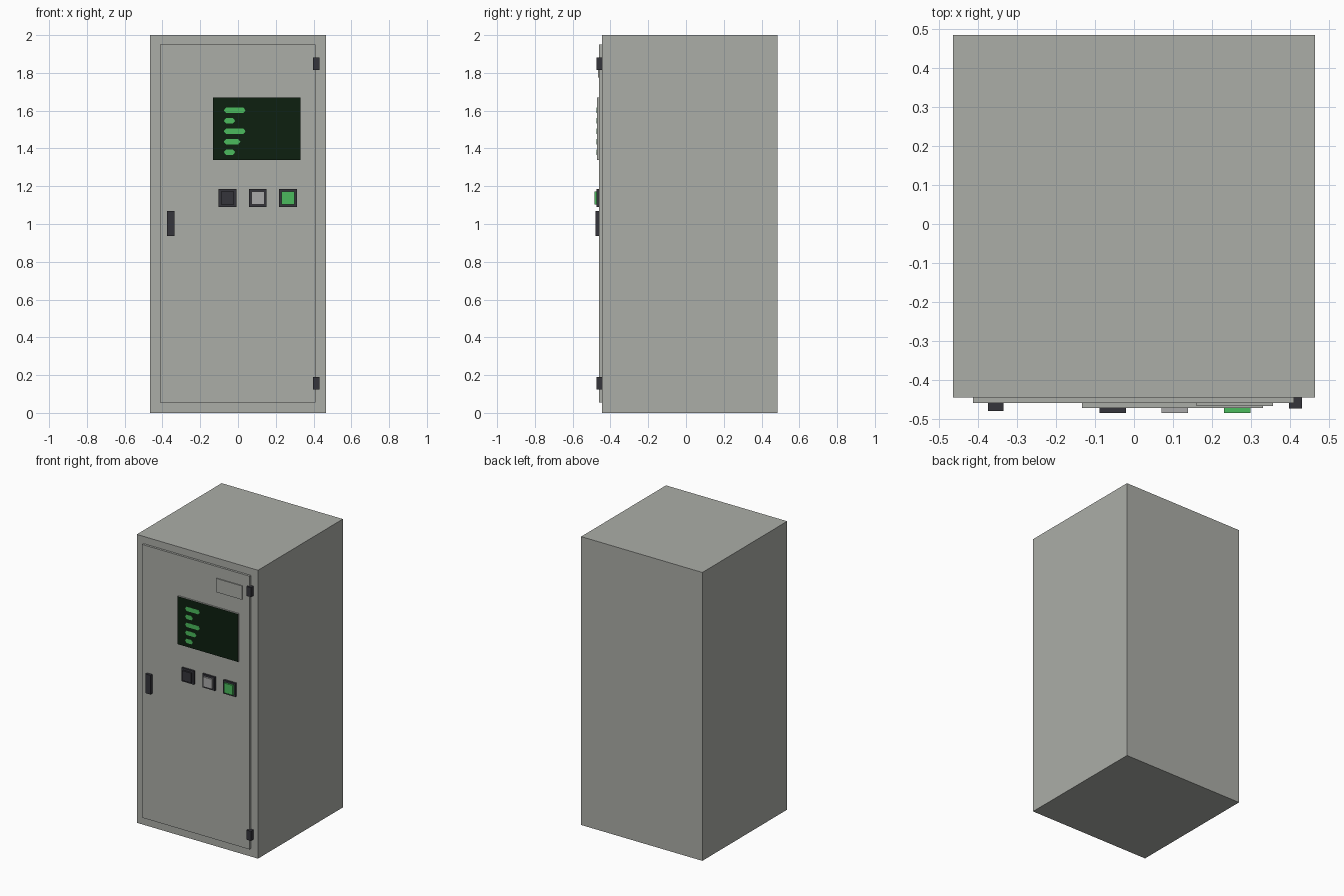
import bpy, bmesh

cube = bpy.data.objects.get("Cube")
if cube:
    bpy.data.objects.remove(cube, do_unlink=True)


def material(name, r, g, b):
    m = bpy.data.materials.new(name)
    m.use_nodes = True
    m.diffuse_color = (r, g, b, 1)
    bsdf = next(n for n in m.node_tree.nodes if n.type == 'BSDF_PRINCIPLED')
    bsdf.inputs["Base Color"].default_value = (r, g, b, 1)
    return m


GREY = material("cabinet_grey", .41, .42, .39)
DARK = material("dark_plastic", .036, .035, .044)
SCREEN = material("screen_dark_green", .004, .014, .005)
GREEN = material("bright_green", .07, .50, .11)
LIGHT = material("light_grey", .40, .40, .40)


def finish(name, bm, mats):
    bmesh.ops.recalc_face_normals(bm, faces=bm.faces)
    mesh = bpy.data.meshes.new(name)
    bm.to_mesh(mesh)
    bm.free()
    for m in mats:
        mesh.materials.append(m)
    ob = bpy.data.objects.new(name, mesh)
    bpy.context.collection.objects.link(ob)
    return ob


def box(name, x, y, z, *mats):
    """Box from (min, max) ranges; a second material goes on the front face."""
    bm = bmesh.new()
    bmesh.ops.create_cube(bm, size=1)
    for v in bm.verts:
        v.co = [r[0] if c < 0 else r[1] for c, r in zip(v.co, (x, y, z))]
    bm.normal_update()
    if len(mats) > 1:
        for f in bm.faces:
            f.material_index = int(f.normal.y < -.9)
    return finish(name, bm, mats)


def around(c, half):
    return (c - half, c + half)


# Cabinet and door
box("cabinet_body", (-.465, .465), (-.445, .485), (0, 2), GREY)
box("door", (-.413, .411), (-.46, -.445), (.055, 1.95), GREY)
box("blank_plate", (.16, .357), (-.467, -.46), (1.775, 1.87), GREY)
box("door_handle", (-.375, -.335), (-.48, -.46), (.937, 1.07), DARK)
for name, z in (("upper_hinge", 1.848), ("lower_hinge", .158)):
    box(name, (.398, .431), (-.474, -.445), around(z, .033), DARK)

# Screen with painted readout bars
box("screen", (-.133, .331), (-.472, -.46), (1.338, 1.67), GREY, SCREEN)
for i, right in enumerate((.04, -.015, .04, .012, -.015)):
    z, left, h, tip = 1.602 - .0555 * i, -.075, .015, .012
    outline = [(left, z), (left + tip, z - h), (right - tip, z - h),
               (right, z), (right - tip, z + h), (left + tip, z + h)]
    bm = bmesh.new()
    face = bm.faces.new([bm.verts.new((x, -.4715, zz)) for x, zz in outline])
    out = bmesh.ops.extrude_face_region(bm, geom=[face])
    moved = [v for v in out["geom"] if isinstance(v, bmesh.types.BMVert)]
    bmesh.ops.translate(bm, verts=moved, vec=(0, -.0015, 0))
    finish(f"readout_bar_{i + 1}", bm, [GREEN])

# Push buttons
for i, (name, mat) in enumerate((("dark", DARK), ("light", LIGHT), ("green", GREEN))):
    x, z = -.055 + .16 * i, 1.137
    box(f"{name}_button_bezel", around(x, .047), (-.473, -.46), around(z, .047), DARK)
    box(f"{name}_button_cap", around(x, .034), (-.485, -.473), around(z, .034), mat)
